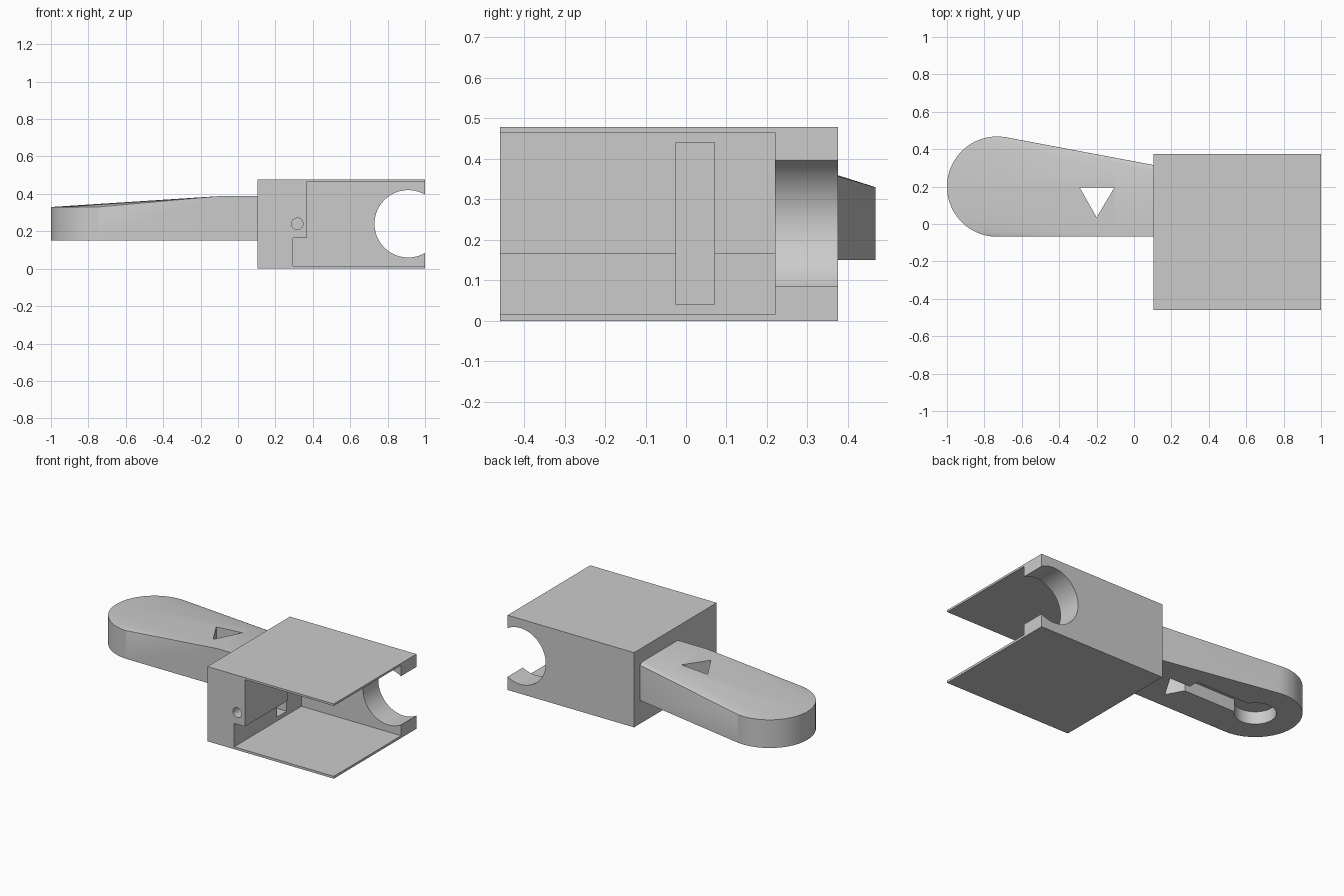
import bpy, bmesh, math
from mathutils import Vector

cube = bpy.data.objects.get("Cube")
if cube:
    bpy.data.objects.remove(cube, do_unlink=True)

grey = bpy.data.materials.new("plain grey")
grey.use_nodes = True
GREY = (0.6, 0.6, 0.6, 1)
grey.diffuse_color = GREY
grey.node_tree.nodes["Principled BSDF"].inputs["Base Color"].default_value = GREY


def hull(name, points):
    """Solid convex hull of a few points."""
    bm = bmesh.new()
    for p in points:
        bm.verts.new(p)
    bmesh.ops.convex_hull(bm, input=bm.verts[:])
    loose = [v for v in bm.verts if not v.link_faces]
    bmesh.ops.delete(bm, geom=loose, context='VERTS')
    bmesh.ops.dissolve_limit(bm, angle_limit=0.002, verts=bm.verts[:], edges=bm.edges[:])
    bmesh.ops.recalc_face_normals(bm, faces=bm.faces[:])
    mesh = bpy.data.meshes.new(name)
    bm.to_mesh(mesh)
    bm.free()
    mesh.materials.append(grey)
    obj = bpy.data.objects.new(name, mesh)
    bpy.context.collection.objects.link(obj)
    return obj


def box(name, xs, ys, zs):
    return hull(name, [(x, y, z) for x in xs for y in ys for z in zs])


def ring(cx, cy, r, n):
    steps = [2 * math.pi * i / n for i in range(n)]
    return [(cx + r * math.cos(a), cy + r * math.sin(a)) for a in steps]


def rod_y(name, x, z, r, ys, n):
    return hull(name, [(a, y, b) for a, b in ring(x, z, r, n) for y in ys])


def rod_z(name, outline, zs):
    return hull(name, [(x, y, z) for x, y in outline for z in zs])


def combine(target, other, operation):
    mod = target.modifiers.new(other.name, 'BOOLEAN')
    mod.operation = operation
    mod.solver = 'EXACT'
    mod.object = other
    bpy.context.view_layer.objects.active = target
    bpy.ops.object.modifier_apply(modifier=mod.name)
    bpy.data.objects.remove(other, do_unlink=True)


# Housing block, with cavity, step, lever slot, pin bore and round side opening
body = box("housing_and_handle", (0.105, 1.0), (-0.46, 0.375), (0, 0.478))

# Tapered handle: round low end blended into a taller root
BASE = 0.15
handle_points = [(x, y, z) for x, y in ring(-0.732, 0.2, 0.268, 96) for z in (BASE, 0.33)]
handle_points += [(x, y, z) for x in (-0.1, 0.16) for y in (-0.068, 0.285) for z in (BASE, 0.388)]
handle_points += [(0.105, 0.315, z) for z in (BASE, 0.375)]
handle_points += [(0.16, 0.305, z) for z in (BASE, 0.375)]
combine(body, hull("handle", handle_points), 'UNION')

cutters = [
    box("cavity", (0.37, 1.1), (-0.6, 0.22), (0.015, 0.465)),
    box("cavity_step", (0.295, 0.5), (-0.6, 0.22), (0.015, 0.165)),
    box("lever_slot", (0.2, 0.45), (-0.025, 0.07), (0.04, 0.44)),
    rod_y("pin_bore", 0.317, 0.24, 0.031, (-0.6, 0.2), 32),
    rod_y("round_opening", 0.91, 0.24, 0.18, (0.1, 0.5), 96),
    # Handle: triangular window, and a keyhole recess underneath
    rod_z("triangle_window", [(-0.29, 0.195), (-0.105, 0.195), (-0.2, 0.035)], (0, 0.6)),
    rod_z("round_recess", ring(-0.732, 0.2, 0.12, 64), (0, 0.23)),
    box("straight_recess", (-0.7, -0.25), (0.14, 0.26), (0, 0.23)),
]
for cutter in cutters:
    combine(body, cutter, 'DIFFERENCE')

# Smooth shading with crisp edges
bpy.ops.object.select_all(action='DESELECT')
body.select_set(True)
bpy.context.view_layer.objects.active = body
bpy.ops.object.shade_smooth_by_angle(angle=math.radians(25))
